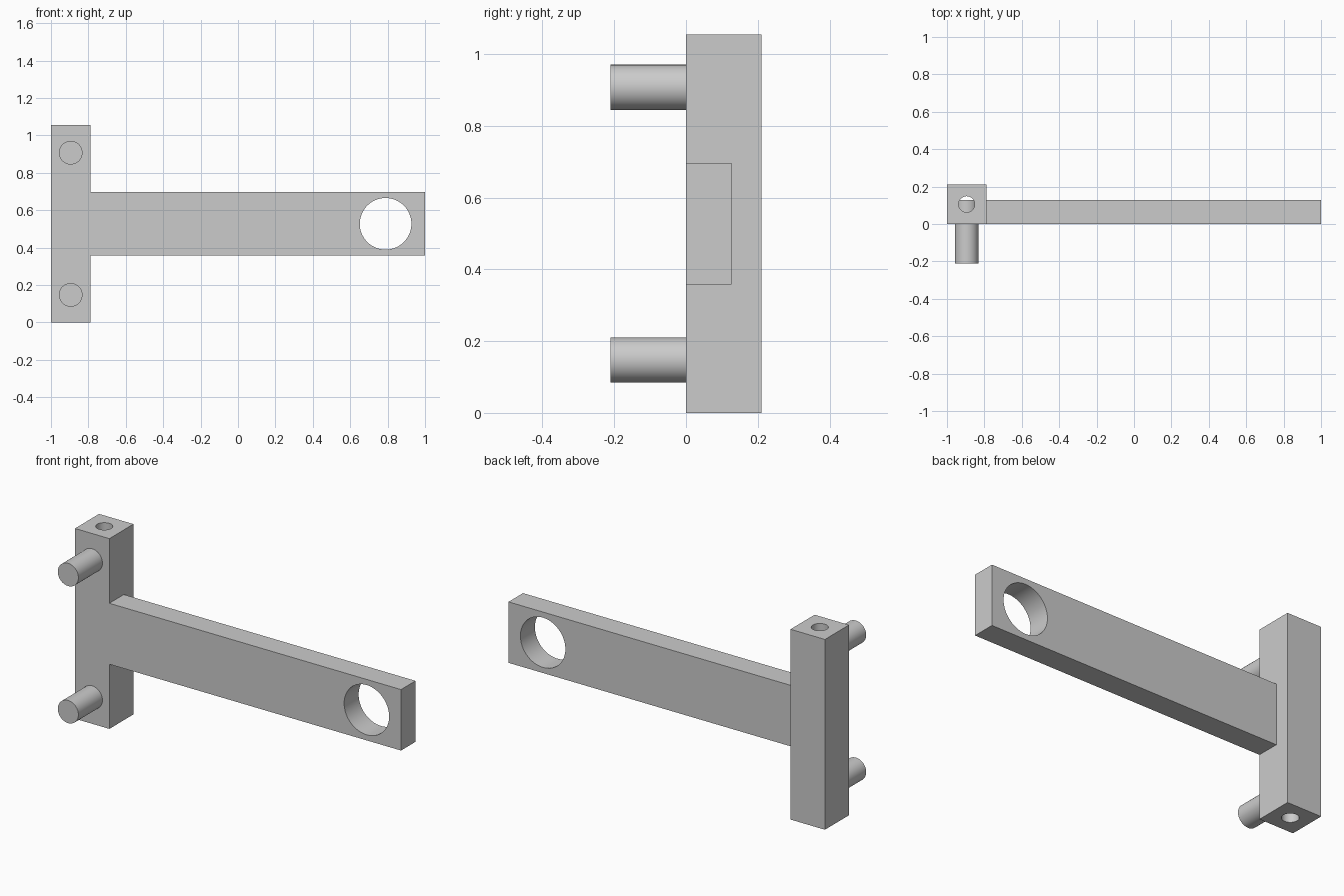
import bpy
from math import pi

cube = bpy.data.objects.get("Cube")
if cube:
    bpy.data.objects.remove(cube, do_unlink=True)

grey = bpy.data.materials.new("plain grey")
grey.use_nodes = True
colour = (0.6, 0.6, 0.6, 1)
grey.diffuse_color = colour
grey.node_tree.nodes["Principled BSDF"].inputs["Base Color"].default_value = colour

POST = 0.211            # post width and depth
HEIGHT = 1.055
THICK = 0.127           # arm thickness
POST_X = -1 + POST / 2
MID_Z = HEIGHT / 2


def finish(name):
    ob = bpy.context.object
    ob.name = name
    ob.data.materials.append(grey)
    return ob


def box(name, low, high):
    bpy.ops.mesh.primitive_cube_add(size=1, location=[(a + b) / 2 for a, b in zip(low, high)])
    bpy.context.object.scale = [b - a for a, b in zip(low, high)]
    bpy.ops.object.transform_apply(location=False, rotation=False, scale=True)
    return finish(name)


def rod(name, radius, length, centre, along_y=False):
    bpy.ops.mesh.primitive_cylinder_add(
        vertices=64, radius=radius, depth=length, location=centre,
        rotation=(pi / 2 if along_y else 0, 0, 0))
    return finish(name)


def combine(target, other, operation):
    """Apply a boolean and discard the helper."""
    mod = target.modifiers.new("boolean", 'BOOLEAN')
    mod.operation = operation
    mod.solver = 'EXACT'
    mod.object = other
    bpy.context.view_layer.objects.active = target
    bpy.ops.object.modifier_apply(modifier=mod.name)
    bpy.data.objects.remove(other, do_unlink=True)


def smooth(ob):
    bpy.ops.object.select_all(action='DESELECT')
    ob.select_set(True)
    bpy.context.view_layer.objects.active = ob
    bpy.ops.object.shade_smooth_by_angle(angle=pi / 6)


# Upright post with the flat arm joined flush to its front
frame = box("post_and_arm", (-1, 0, 0), (-1 + POST, POST, HEIGHT))
arm = box("arm", (POST_X, 0, MID_Z - 0.169), (1, THICK, MID_Z + 0.169))
combine(frame, arm, 'UNION')

# Large eye through the arm and narrow bore down the post
combine(frame, rod("eye_cutter", 0.138, 1, (0.789, 0, MID_Z), True), 'DIFFERENCE')
combine(frame, rod("bore_cutter", 0.043, 3, (POST_X, POST / 2, MID_Z)), 'DIFFERENCE')
smooth(frame)

# Round pegs, set into the post far enough to cross the bore
for name, side in (("lower_peg", -1), ("upper_peg", 1)):
    peg = rod(name, 0.063, POST + THICK,
              (POST_X, (THICK - POST) / 2, MID_Z + side * 0.38), True)
    smooth(peg)
